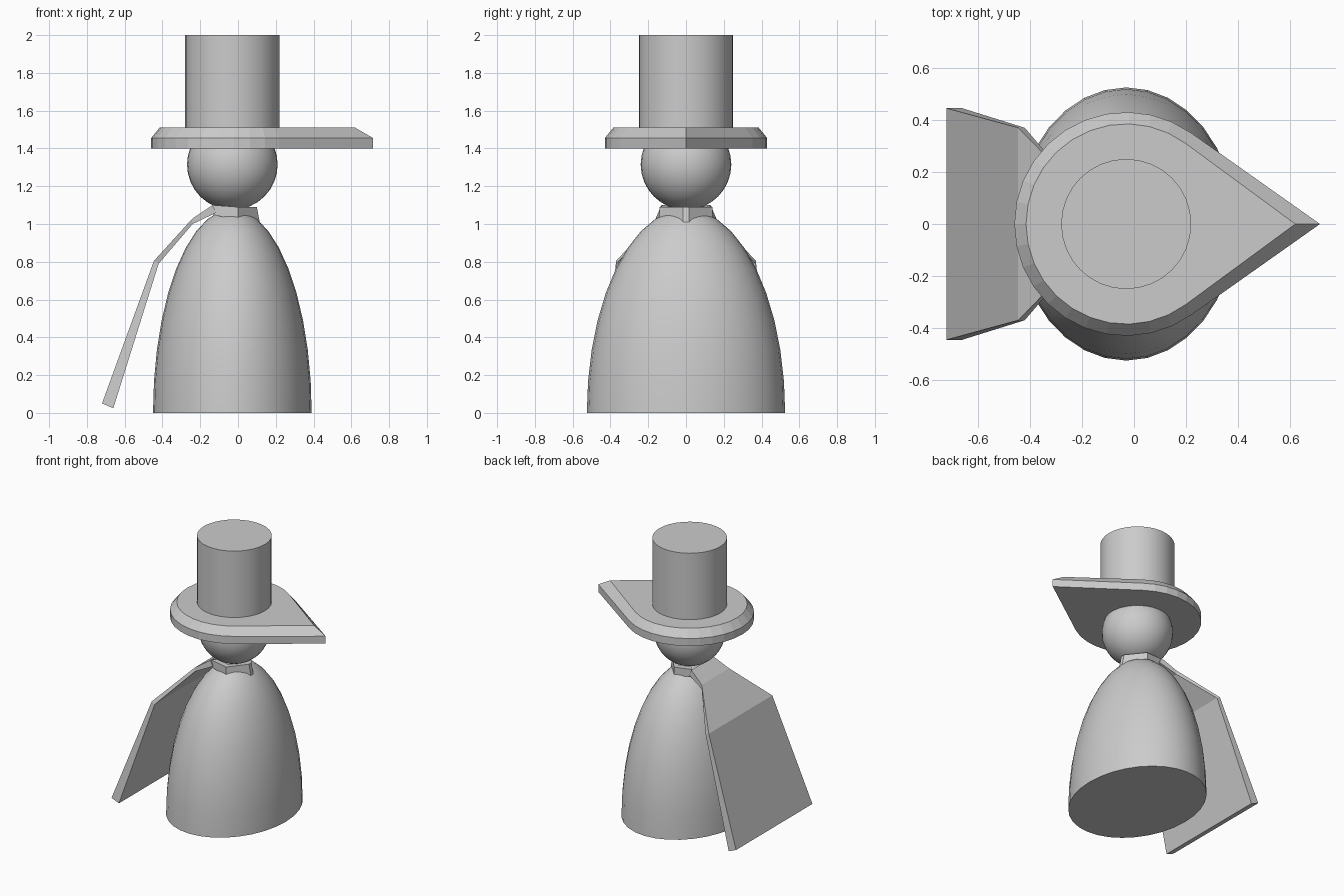
import bpy, bmesh, math
from mathutils import Matrix, Vector

if "Cube" in bpy.data.objects:
    bpy.data.objects.remove(bpy.data.objects["Cube"])

AXIS_X = -0.03  # centre line of body, head and hat


def finish(name, bm, smooth=False):
    bmesh.ops.recalc_face_normals(bm, faces=bm.faces[:])
    mesh = bpy.data.meshes.new(name)
    bm.to_mesh(mesh)
    bm.free()
    ob = bpy.data.objects.new(name, mesh)
    bpy.context.collection.objects.link(ob)
    if smooth:
        bpy.ops.object.select_all(action='DESELECT')
        ob.select_set(True)
        bpy.context.view_layer.objects.active = ob
        bpy.ops.object.shade_smooth_by_angle(angle=math.radians(40))
    return ob


def ellipsoid(centre, radii, u=32, v=16):
    bm = bmesh.new()
    m = Matrix.Translation(centre) @ Matrix.Diagonal((*radii, 1))
    bmesh.ops.create_uvsphere(bm, u_segments=u, v_segments=v, radius=1, matrix=m)
    return bm


def loft(name, sections):
    """Join equal-sized closed cross-sections and cap both ends."""
    bm = bmesh.new()
    rings = [[bm.verts.new(p) for p in s] for s in sections]
    n = len(rings[0])
    for a, b in zip(rings, rings[1:]):
        for i in range(n):
            j = (i + 1) % n
            bm.faces.new((a[i], a[j], b[j], b[i]))
    bm.faces.new(rings[0])
    bm.faces.new(rings[-1])
    return finish(name, bm)


# Body: upper half of an ellipsoid with a flat base
bm = ellipsoid((AXIS_X, 0, 0), (0.42, 0.525, 1.08), 32, 20)
geom = bm.verts[:] + bm.edges[:] + bm.faces[:]
bmesh.ops.bisect_plane(bm, geom=geom, dist=1e-4, plane_co=(0, 0, 0),
                       plane_no=(0, 0, 1), clear_inner=True)
bmesh.ops.holes_fill(bm, edges=[e for e in bm.edges if e.is_boundary])
finish("body", bm, True)

# Head
finish("head", ellipsoid((AXIS_X, 0, 1.315), (0.24, 0.24, 0.24)), True)

# Hat crown
bm = bmesh.new()
bmesh.ops.create_cone(bm, cap_ends=True, segments=32, radius1=0.25, radius2=0.25,
                      depth=0.55, matrix=Matrix.Translation((AXIS_X, 0, 1.725)))
finish("hat_crown", bm, True)


# Hat brim: round at the left, drawn to a point at the right
def teardrop(radius, tip, z, steps=22):
    start = math.acos(radius / (tip - AXIS_X))
    pts = [(tip, 0, z)]
    for i in range(steps + 1):
        a = start + (2 * math.pi - 2 * start) * i / steps
        pts.append((AXIS_X + radius * math.cos(a), radius * math.sin(a), z))
    return pts


loft("hat_brim", [teardrop(0.43, 0.715, 1.40), teardrop(0.43, 0.715, 1.455),
                  teardrop(0.385, 0.62, 1.51)])

# Cape: (outer x, outer z, inner x, inner z, half width), neck to hem
cape = [(-0.135, 1.10, -0.115, 1.06, 0.13), (-0.24, 1.03, -0.24, 1.00, 0.16),
        (-0.445, 0.805, -0.42, 0.79, 0.37), (-0.72, 0.05, -0.66, 0.025, 0.445)]
loft("cape", [[(ox, -w, oz), (ox, w, oz), (ix, w, iz), (ix, -w, iz)]
              for ox, oz, ix, iz, w in cape])

# Collar: band round the neck; (x, y, top z, bottom z, flare)
half = [(-0.135, 0.12, 1.10, 1.05, 0), (0.0, 0.14, 1.09, 1.02, 0),
        (0.10, 0.015, 1.09, 1.01, 0.015)]
path = half + [(x, -y, t, b, f) for x, y, t, b, f in reversed(half)]
sections = []
for x, y, top, bottom, flare in path:
    inner = 0.7
    ix, iy = AXIS_X + (x - AXIS_X) * inner, y * inner
    sections.append([(x, y, top), (x + flare, y, bottom), (ix, iy, bottom), (ix, iy, top)])
loft("collar", sections)
